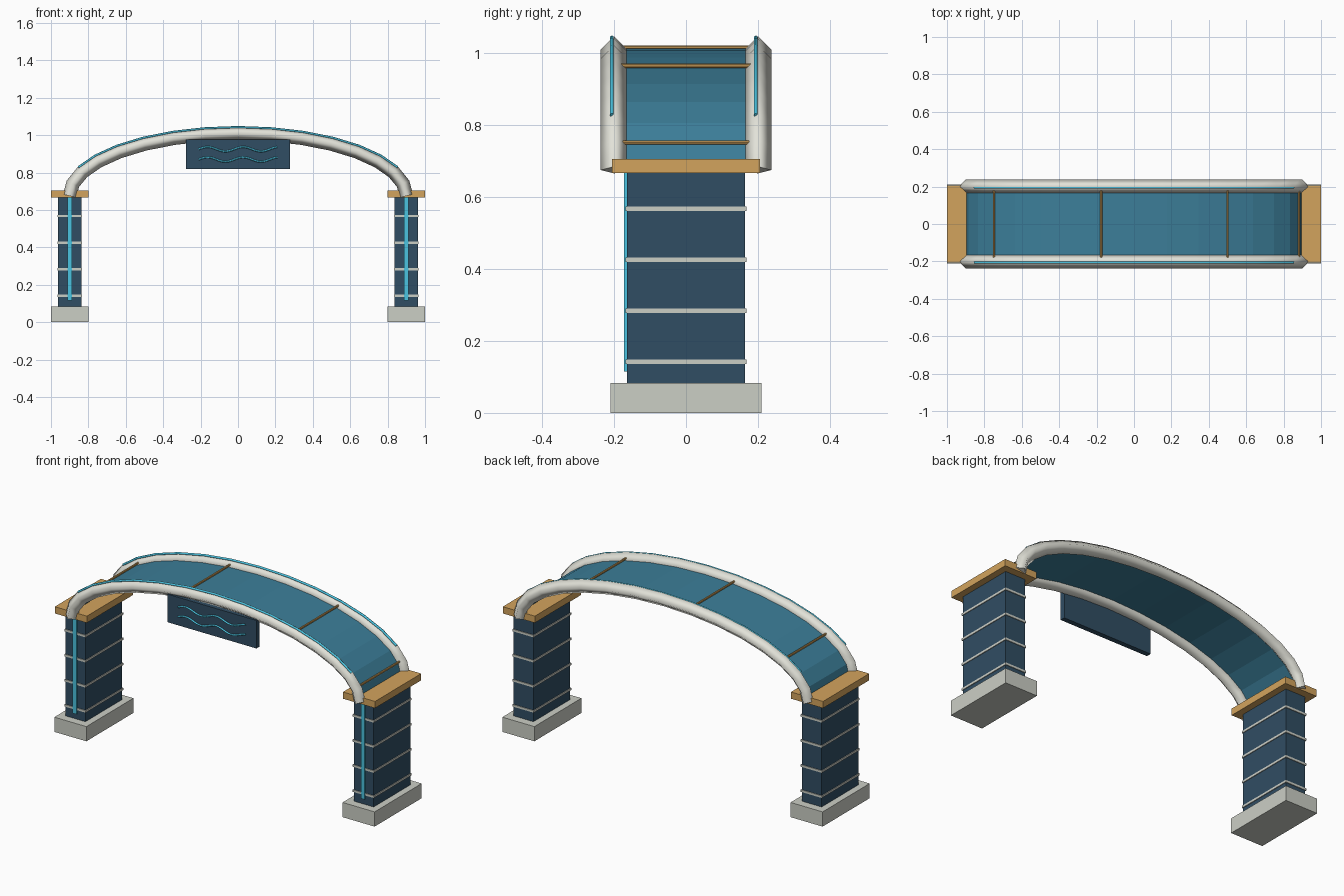
import bpy, bmesh, math
from mathutils import Vector

if "Cube" in bpy.data.objects:
    bpy.data.objects.remove(bpy.data.objects["Cube"])


def material(name, rgb):
    m = bpy.data.materials.new(name)
    m.diffuse_color = (*rgb, 1)
    m.use_nodes = True
    m.node_tree.nodes["Principled BSDF"].inputs["Base Color"].default_value = m.diffuse_color
    return m


navy = material("navy", (0.03, 0.075, 0.125))
teal = material("teal", (0.045, 0.21, 0.32))
cyan = material("cyan", (0.07, 0.55, 0.75))
wood = material("wood", (0.65, 0.37, 0.11))
stone = material("stone", (0.6, 0.62, 0.56))
ivory = material("ivory", (0.76, 0.76, 0.69))


def finish(name, bm, mat):
    bmesh.ops.recalc_face_normals(bm, faces=bm.faces)
    me = bpy.data.meshes.new(name)
    bm.to_mesh(me)
    bm.free()
    me.materials.append(mat)
    ob = bpy.data.objects.new(name, me)
    bpy.context.collection.objects.link(ob)
    return ob


def box(name, lo, hi, mat):
    bm = bmesh.new()
    bmesh.ops.create_cube(bm, size=1)
    for v in bm.verts:
        v.co = Vector([a + (b - a) * (c + 0.5) for a, b, c in zip(lo, hi, v.co)])
    return finish(name, bm, mat)


def sweep(name, path, y, r, sides, mat):
    """Tube along an x/z path lying in the plane of the given y."""
    bm = bmesh.new()
    rings = []
    for i, p in enumerate(path):
        t = (path[min(i + 1, len(path) - 1)] - path[max(i - 1, 0)]).normalized()
        n = Vector((-t.y, t.x))
        ring = []
        for k in range(sides):
            a = 2 * math.pi * k / sides
            q = p + n * (r * math.cos(a))
            ring.append(bm.verts.new((q.x, y + r * math.sin(a), q.y)))
        rings.append(ring)
    for a, b in zip(rings, rings[1:]):
        for k in range(sides):
            j = (k + 1) % sides
            bm.faces.new((a[k], a[j], b[j], b[k])).smooth = True
    bm.faces.new(rings[0])
    bm.faces.new(rings[-1])
    return finish(name, bm, mat)


def arch(i, grow=0.0):
    """Point i of 16 along the half ellipse, optionally pushed outwards."""
    t = math.pi * i / 16
    a, b = 0.9, 0.335
    n = Vector((math.cos(t) / a, math.sin(t) / b)).normalized()
    return Vector((a * math.cos(t), 0.675 + b * math.sin(t))) + n * grow


# Pillars with base, cap, bands and front light strip
for s, side in ((-1, "left"), (1, "right")):
    c = 0.9 * s
    box(side + "_base", (c - 0.1, -0.21, 0), (c + 0.1, 0.21, 0.083), stone)
    box(side + "_pillar", (c - 0.062, -0.164, 0.083), (c + 0.062, 0.164, 0.668), navy)
    box(side + "_cap", (c - 0.1, -0.206, 0.667), (c + 0.1, 0.206, 0.705), wood)
    for k in range(4):
        z = 0.142 + 0.1417 * k
        box(f"{side}_band_{k + 1}", (c - 0.066, -0.168, z - 0.006),
            (c + 0.066, 0.168, z + 0.006), stone)
    box(side + "_light_strip", (c - 0.012, -0.173, 0.115),
        (c + 0.012, -0.163, 0.67), cyan)

# Arch tubes with a light line along the crown
for s, side in ((-1, "front"), (1, "back")):
    sweep(side + "_arch_tube", [arch(i) for i in range(17)], 0.2 * s, 0.037, 4, ivory)
    sweep(side + "_arch_light", [arch(i, 0.033) for i in range(2, 15)],
          0.2 * s - 0.006, 0.006, 6, cyan)

# Faceted roof sheet between the tubes
bm = bmesh.new()
rows = [[bm.verts.new((p.x, y, p.y)) for y in (-0.18, 0.18)]
        for p in (arch(i) for i in range(17))]
for a, b in zip(rows, rows[1:]):
    bm.faces.new((a[0], a[1], b[1], b[0]))
sheet = finish("roof_sheet", bm, teal)
sol = sheet.modifiers.new("thickness", "SOLIDIFY")
sol.thickness = 0.006
sol.offset = 0

# Cross rods above the sheet
for k, i in enumerate((1, 5, 9, 13)):
    p = arch(i)
    bpy.ops.mesh.primitive_cylinder_add(vertices=8, radius=0.006, depth=0.37,
                                        location=(p.x, 0, p.y + 0.011),
                                        rotation=(math.pi / 2, 0, 0))
    rod = bpy.context.object
    rod.name = f"cross_rod_{k + 1}"
    rod.data.materials.append(wood)
    bpy.ops.object.shade_smooth_by_angle()

# Hanging sign board with two wave lines
box("sign_board", (-0.277, -0.231, 0.82), (0.277, -0.203, 0.978), navy)
for k, z in enumerate((0.925, 0.87)):
    pts = [Vector((x, z + 0.012 * math.sin((x + 0.21) * 2 * math.pi / 0.19)))
           for x in (-0.21 + 0.42 * j / 32 for j in range(33))]
    sweep(f"sign_wave_{k + 1}", pts, -0.234, 0.005, 6, cyan)
